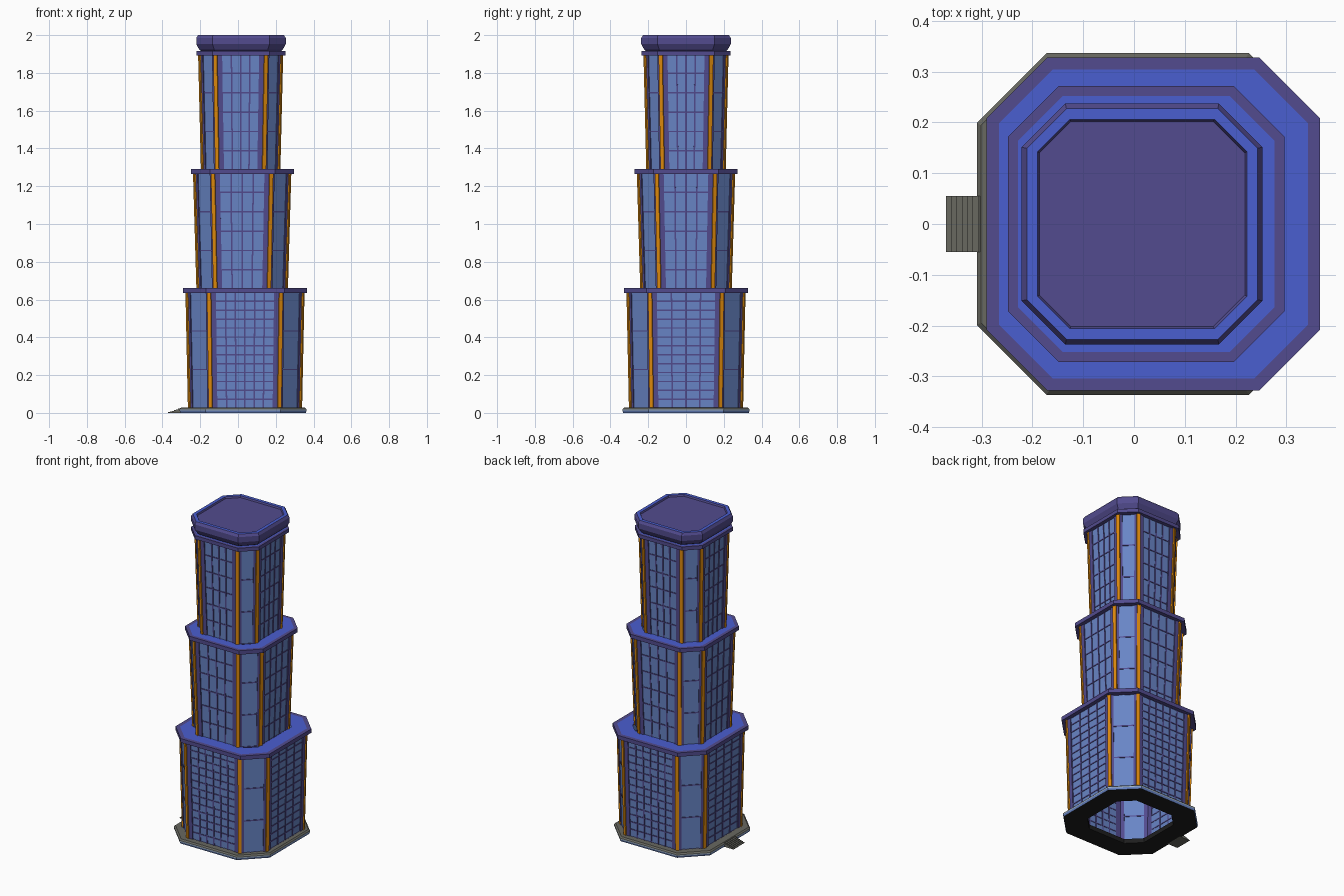
import bpy, bmesh, math
from mathutils import Vector

if "Cube" in bpy.data.objects:
    bpy.data.objects.remove(bpy.data.objects["Cube"])


def material(name, r, g, b):
    def lin(c):
        c /= 255
        return c / 12.92 if c < 0.04045 else ((c + 0.055) / 1.055) ** 2.4
    m = bpy.data.materials.new(name)
    m.diffuse_color = (lin(r), lin(g), lin(b), 1)
    m.use_nodes = True
    m.node_tree.nodes["Principled BSDF"].inputs["Base Color"].default_value = m.diffuse_color
    return m


GLASS = material("window blue", 104, 133, 198)
PURPLE = material("purple trim", 82, 75, 142)
BLUE = material("terrace blue", 74, 94, 208)
ORANGE = material("orange strip", 222, 138, 12)
GREY = material("stone grey", 104, 104, 96)
BLACK = material("dark underside", 30, 30, 30)
PALE = material("pale kerb", 160, 176, 190)


def finish(bm, name, mats):
    bmesh.ops.recalc_face_normals(bm, faces=bm.faces)
    me = bpy.data.meshes.new(name)
    bm.to_mesh(me)
    bm.free()
    for m in mats:
        me.materials.append(m)
    ob = bpy.data.objects.new(name, me)
    bpy.context.collection.objects.link(ob)
    return ob


def octagon(cx, half, ch, z):
    """Chamfered square, counter-clockwise; even edges are the main faces."""
    i = half - ch
    pts = [(-i, -half), (i, -half), (half, -i), (half, i),
           (i, half), (-i, half), (-half, i), (-half, -i)]
    return [Vector((cx + x, y, z)) for x, y in pts]


def loft(name, cx, profile, seg_mats, cap=False, closed=False):
    """Stack octagons (half, chamfer, z); one material for each step."""
    mats = list(dict.fromkeys(seg_mats))
    bm = bmesh.new()
    rings = [[bm.verts.new(p) for p in octagon(cx, *row)] for row in profile]
    if closed:
        rings.append(rings[0])
    for a, b, m in zip(rings, rings[1:], seg_mats):
        for k in range(8):
            n = (k + 1) % 8
            bm.faces.new((a[k], a[n], b[n], b[k])).material_index = mats.index(m)
    if cap:
        bm.faces.new(rings[-1]).material_index = mats.index(seg_mats[-1])
    return finish(bm, name, mats)


def bar(bm, p0, p1, normal, width, depth):
    """Rectangular bar from p0 to p1, standing out along the normal."""
    side = (p1 - p0).cross(normal).normalized() * (width / 2)
    out, back = normal * depth, normal * -0.002
    ends = [[bm.verts.new(p + o) for o in
             (side + back, side + out, -side + out, -side + back)] for p in (p0, p1)]
    for k in range(4):
        n = (k + 1) % 4
        bm.faces.new((ends[0][k], ends[0][n], ends[1][n], ends[1][k]))
    bm.faces.new(ends[0])
    bm.faces.new(ends[1])


def tier(label, cx, low, high, front_grid, side_grid):
    # glass shell
    loft(label + "_glass", cx, [low, high], [GLASS])
    a, b = octagon(cx, *low), octagon(cx, *high)
    frame, strips = bmesh.new(), bmesh.new()
    normals = []
    for k in range(8):
        n = (k + 1) % 8
        nor = (a[n] - a[k]).cross(b[k] - a[k]).normalized()
        normals.append(nor)
        along = (a[n] - a[k]).normalized()
        main = k % 2 == 0
        w = 0.034 if main else 0.022
        # pillars beside each corner
        for d, p, q in ((along, a[k], b[k]), (-along, a[n], b[n])):
            bar(frame, p + d * w / 2, q + d * w / 2, nor, w, 0.006)
        # window bars
        cols, rows = ((front_grid if k % 4 == 0 else side_grid) if main else (1, 3))
        a0, a1, b0, b1 = a[k] + along * w, a[n] - along * w, b[k] + along * w, b[n] - along * w
        for c in range(1, cols):
            bar(frame, a0.lerp(a1, c / cols), b0.lerp(b1, c / cols), nor, 0.008, 0.004)
        for r in range(rows + 1):
            t = r / rows
            bar(frame, a0.lerp(b0, t), a1.lerp(b1, t), nor, 0.007, 0.003)
    # orange strips on the corners
    for k in range(8):
        nor = (normals[k] + normals[k - 1]).normalized()
        bar(strips, a[k], b[k], nor, 0.021, 0.009)
    finish(frame, label + "_window_frame", [PURPLE])
    finish(strips, label + "_corner_strips", [ORANGE])


def ledge(label, cx, half, ch, z0, z1, rim, inner):
    """Purple cornice with a blue terrace inside it."""
    def c(h):
        return ch - (half - h) * 0.59
    under = half - 0.04
    loft(label + "_ledge", cx,
         [(under, c(under), z0), (half, ch, z0), (half, ch, z1),
          (half - rim, c(half - rim), z1), (inner, c(inner), z1)],
         [PURPLE, PURPLE, PURPLE, BLUE])


# three stacked, outward-leaning tiers
tier("lower_tier", 0.037, (0.290, 0.110, 0.025), (0.303, 0.115, 0.638), (6, 13), (4, 13))
tier("middle_tier", 0.022, (0.230, 0.090, 0.655), (0.248, 0.096, 1.27), (4, 6), (4, 6))
tier("upper_tier", 0.014, (0.198, 0.076, 1.285), (0.213, 0.081, 1.90), (4, 6), (4, 6))

# terraces
ledge("lower_tier", 0.038, 0.328, 0.120, 0.635, 0.660, 0.024, 0.220)
ledge("middle_tier", 0.024, 0.272, 0.100, 1.265, 1.290, 0.020, 0.190)
ledge("upper_tier", 0.015, 0.236, 0.085, 1.892, 1.915, 0.015, 0.195)

# roof crown with a sunken deck
loft("roof_crown", 0.016,
     [(0.205, 0.076, 1.91), (0.222, 0.080, 1.925), (0.237, 0.086, 1.952), (0.237, 0.086, 1.985),
      (0.227, 0.078, 2.0), (0.206, 0.064, 2.0), (0.202, 0.062, 1.99)],
     [PURPLE, PURPLE, PURPLE, PURPLE, BLUE, PURPLE], cap=True)

# hollow plinth, dark underneath
loft("plinth", 0.027,
     [(0.21, 0.08, 0.0), (0.332, 0.135, 0.0), (0.336, 0.137, 0.012), (0.336, 0.137, 0.02),
      (0.328, 0.134, 0.028), (0.21, 0.08, 0.028)],
     [BLACK, GLASS, PALE, GREY, GREY, BLACK], closed=True)

# entrance steps on the left side
steps = bmesh.new()
count = 7
for s in range(count):
    x0 = -0.37 + 0.0105 * s
    h = 0.026 * (s + 1) / count
    bar(steps, Vector((x0 + 0.00525, -0.055, 0.002)), Vector((x0 + 0.00525, 0.055, 0.002)),
        Vector((0, 0, 1)), 0.0105, max(h - 0.002, 0.001))
finish(steps, "entrance_steps", [GREY])
